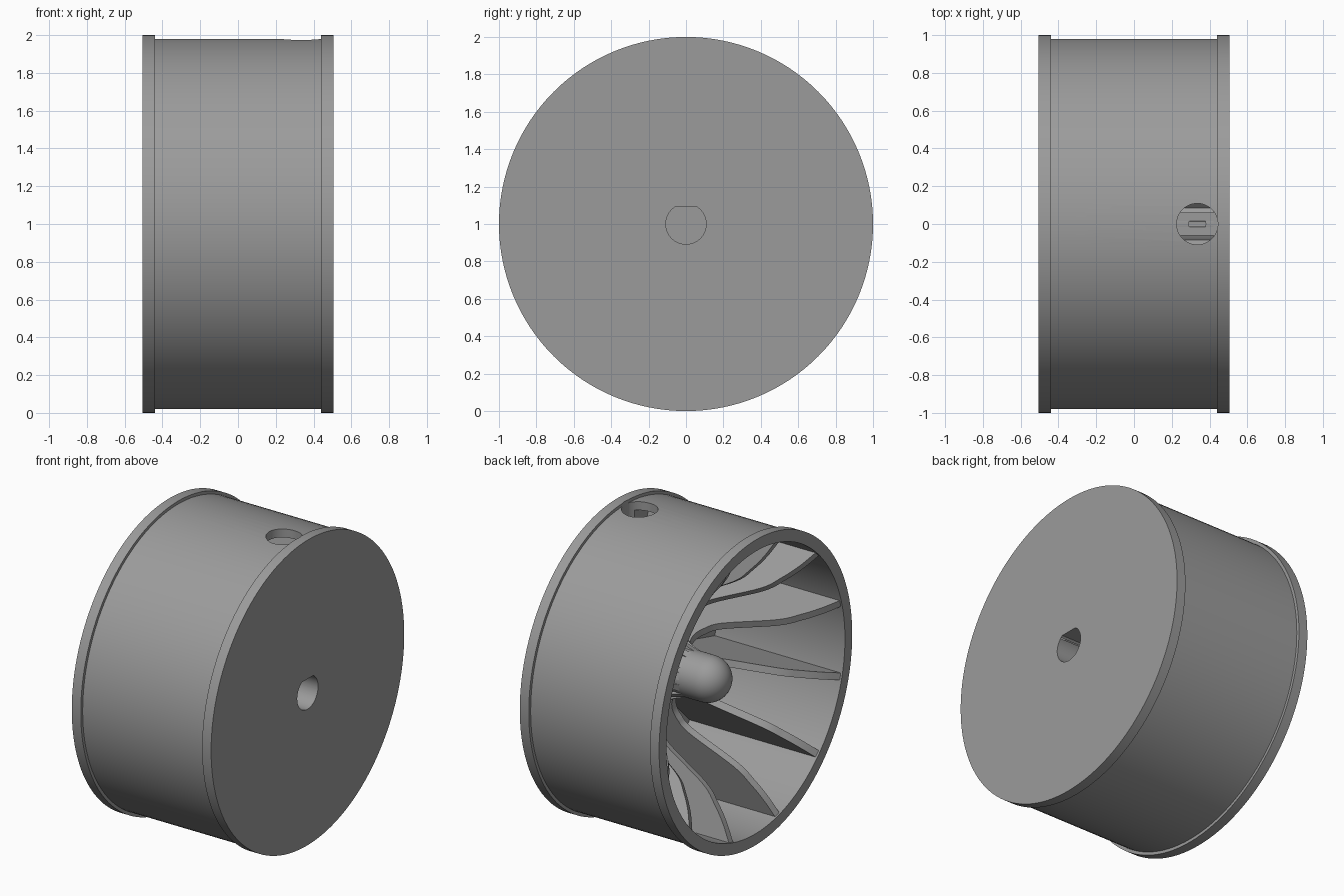
import bpy, bmesh, math
from mathutils import Matrix, Vector

if "Cube" in bpy.data.objects:
    bpy.data.objects.remove(bpy.data.objects["Cube"])

grey = bpy.data.materials.new("plain_grey")
grey.diffuse_color = (0.33, 0.33, 0.33, 1)
grey.use_nodes = True
grey.node_tree.nodes["Principled BSDF"].inputs["Base Color"].default_value = grey.diffuse_color

HALF, FLOOR = 0.505, 0.42      # half width, inner face of the end disc
HUB, WALL = 0.145, 0.925       # hub radius, inner radius of the drum wall
AXIS = Matrix.Translation((0, 0, 1))


def finish(name, bm):
    bmesh.ops.recalc_face_normals(bm, faces=bm.faces)
    bm.transform(AXIS)
    me = bpy.data.meshes.new(name)
    bm.to_mesh(me)
    bm.free()
    me.materials.append(grey)
    ob = bpy.data.objects.new(name, me)
    bpy.context.collection.objects.link(ob)
    return ob


def prism(bm, points, offset):
    """Extrude a closed outline of 3D points along offset."""
    face = bm.faces.new([bm.verts.new(p) for p in points])
    ext = bmesh.ops.extrude_face_region(bm, geom=[face], use_keep_orig=True)
    moved = [g for g in ext["geom"] if isinstance(g, bmesh.types.BMVert)]
    bmesh.ops.translate(bm, verts=moved, vec=offset)
    return list(face.verts) + moved


def circle(r, n):
    return [(r * math.cos(2 * math.pi * i / n), r * math.sin(2 * math.pi * i / n))
            for i in range(n)]


def smooth_path(pts, steps=6):
    """Catmull-Rom curve through the points."""
    p = [Vector(q) for q in pts]
    p = [2 * p[0] - p[1]] + p + [2 * p[-1] - p[-2]]
    out = []
    for a, b, c, d in zip(p, p[1:], p[2:], p[3:]):
        for i in range(steps):
            t = i / steps
            out.append(0.5 * (2 * b + (c - a) * t + (2 * a - 5 * b + 4 * c - d) * t * t
                              + (3 * b - a - 3 * c + d) * t ** 3))
    return out + [p[-2]]


# Drum: rim flanges, wall, end disc and domed hub turned from one profile
dome = [(-0.16 - HUB * math.cos(a), HUB * math.sin(a))
        for a in (i * math.pi / 20 for i in range(11))]
dome[0] = (-0.16 - HUB, 0)
profile = dome + [(FLOOR, HUB), (FLOOR, WALL), (-HALF, WALL), (-HALF, 1), (-0.44, 1),
                  (-0.44, 0.98), (0.44, 0.98), (0.44, 1), (HALF, 1), (HALF, 0)]
bm = bmesh.new()
verts = [bm.verts.new((x, 0, r)) for x, r in profile]
edges = [bm.edges.new(e) for e in zip(verts, verts[1:])]
bmesh.ops.spin(bm, geom=verts + edges, cent=(0, 0, 0), axis=(1, 0, 0),
               angle=2 * math.pi, steps=128)
bmesh.ops.remove_doubles(bm, verts=bm.verts, dist=1e-4)
drum = finish("drum", bm)

# Twelve curved ribs between hub and wall
edge = smooth_path([(0.13, 0.40), (0.165, 0.53), (0.22, 0.62), (0.30, 0.645),
                    (0.38, 0.62), (0.46, 0.55), (0.62, 0.26), (0.72, 0.155),
                    (0.82, 0.075), (0.94, 0.003)])
outline = [(d - HALF, r) for r, d in edge] + [(FLOOR + 0.03, 0.94), (FLOOR + 0.03, 0.13)]
bm = bmesh.new()
for k in range(12):
    new = prism(bm, [(x, -0.0225, r) for x, r in outline], (0, 0.045, 0))
    bmesh.ops.rotate(bm, verts=new, cent=(0, 0, 0),
                     matrix=Matrix.Rotation(math.radians(15 + 30 * k), 3, 'X'))
ribs = finish("ribs", bm)

# Cutters: shaft hole with a flat, screw access bore, small screw hole
bm = bmesh.new()
prism(bm, [(-0.16, y, min(z, 0.09)) for y, z in circle(0.108, 64)], (1, 0, 0))
shaft = finish("shaft_cutter", bm)
bm = bmesh.new()
prism(bm, [(0.335 + x, y, HUB) for x, y in circle(0.109, 48)], (0, 0, 1))
access = finish("access_cutter", bm)
bm = bmesh.new()
prism(bm, [(0.335 + x, y, 0.02) for x, y in circle(0.045, 32)], (0, 0, 0.3))
screw = finish("screw_cutter", bm)

for ob, cutters in ((drum, (shaft, access, screw)), (ribs, (access,))):
    bpy.context.view_layer.objects.active = ob
    for c in cutters:
        m = ob.modifiers.new("cut", 'BOOLEAN')
        m.operation, m.solver, m.object = 'DIFFERENCE', 'EXACT', c
        bpy.ops.object.modifier_apply(modifier=m.name)
for c in (shaft, access, screw):
    bpy.data.objects.remove(c)

for ob in (drum, ribs):
    bpy.ops.object.select_all(action='DESELECT')
    ob.select_set(True)
    bpy.context.view_layer.objects.active = ob
    bpy.ops.object.shade_smooth_by_angle(angle=math.radians(30))
